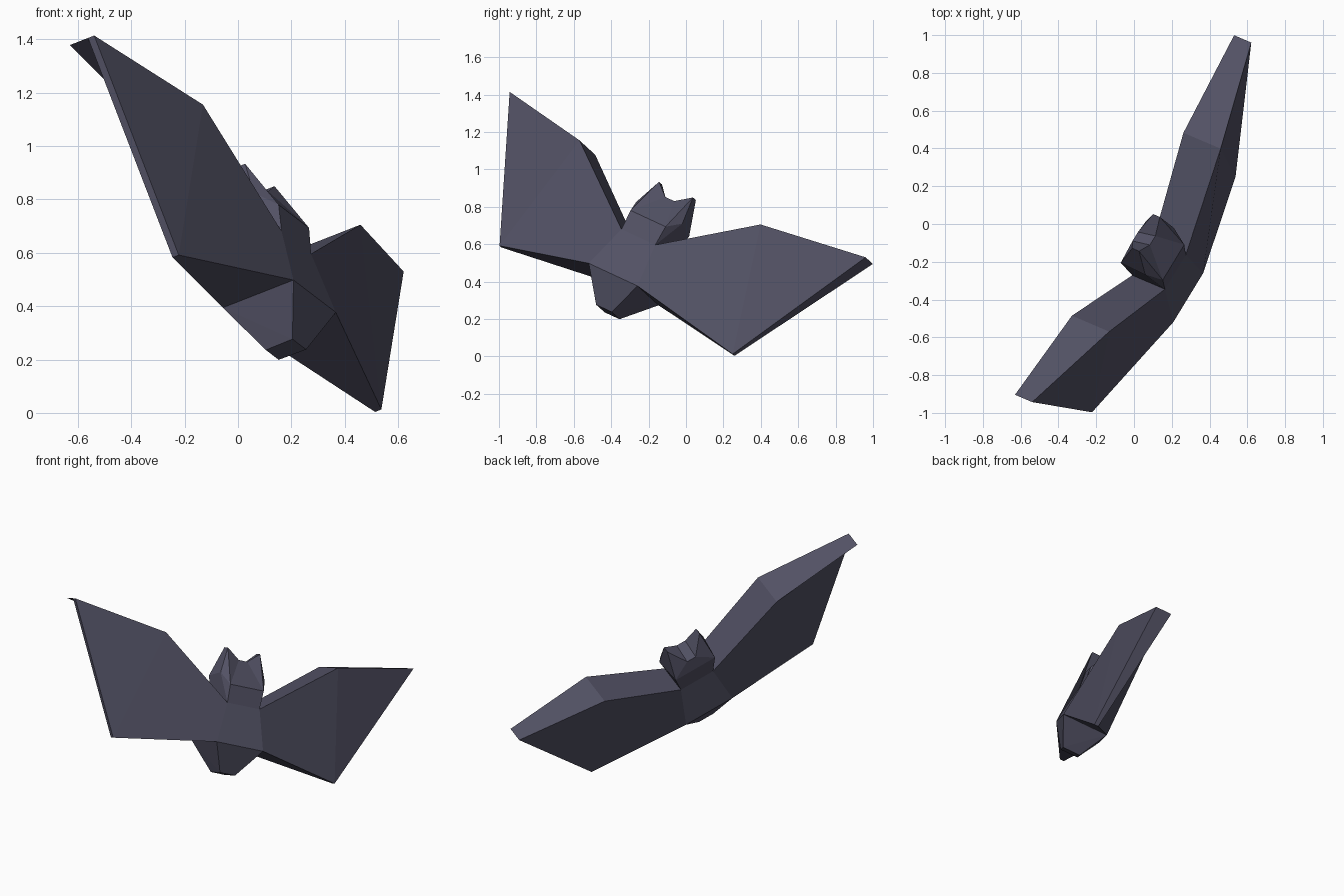
import bpy
import bmesh
from mathutils import Vector

if "Cube" in bpy.data.objects:
    bpy.data.objects.remove(bpy.data.objects["Cube"], do_unlink=True)

# Single flat colour
fur = bpy.data.materials.new("dusky_purple_grey")
fur.use_nodes = True
fur.diffuse_color = (0.085, 0.083, 0.128, 1)
shader = fur.node_tree.nodes["Principled BSDF"]
shader.inputs["Base Color"].default_value = fur.diffuse_color
shader.inputs["Roughness"].default_value = 0.9

# Tilted flying pose: sideways, up and forward axes of the animal
SIDE = Vector((0.484, 0.794, -0.369)).normalized()
FORWARD = Vector((0.865, -0.369, 0.339)).normalized()
UP = FORWARD.cross(SIDE)
CENTRE = SIDE * -0.332

# Half of the animal: (sideways, up, forward)
POINTS = {
    "tip": (1.199, 0.84, 0.362),
    "tip_mid": (1.199, 0.84, 0.335),
    "tip_back": (1.199, 0.84, 0.257),
    "elbow": (0.61, 0.742, 0.489),
    "elbow_back": (0.61, 0.742, 0.261),
    "low": (0.785, 0.06, 0.377),
    "low_back": (0.785, 0.06, 0.35),
    "shoulder": (0.114, 0.40, 0.50),
    "shoulder_back": (0.114, 0.40, 0.30),
    "hip": (0.164, 0.152, 0.541),
    "hip_back": (0.164, 0.152, 0.235),
    "tail": (0.053, -0.02, 0.448),
    "tail_back": (0.05, -0.02, 0.331),
    "cheek": (0.118, 0.512, 0.506),
    "temple": (0.156, 0.577, 0.43),
    "nape": (0.14, 0.555, 0.268),
    "ear": (0.114, 0.735, 0.393),
    "ear_back": (0.114, 0.735, 0.351),
    "crown": (0.03, 0.673, 0.403),
    "crown_back": (0.03, 0.63, 0.29),
}


def place(name, side):
    a, b, c = POINTS[name]
    return CENTRE + SIDE * a * side + UP * b + FORWARD * c


def finish(name, bm):
    bmesh.ops.recalc_face_normals(bm, faces=bm.faces)
    mesh = bpy.data.meshes.new(name)
    bm.to_mesh(mesh)
    bm.free()
    mesh.materials.append(fur)
    obj = bpy.data.objects.new(name, mesh)
    bpy.context.collection.objects.link(obj)


def build(name, half_faces, sides, middle_faces=()):
    """Mirror half_faces onto the sides; middle_faces span both sides."""
    bm = bmesh.new()
    cache = {}

    def vert(key, side):
        if (key, side) not in cache:
            cache[key, side] = bm.verts.new(place(key, side))
        return cache[key, side]

    for side in sides:
        for face in half_faces:
            bm.faces.new([vert(key, side) for key in face.split()])
    for face in middle_faces:
        keys = face.split()
        bm.faces.new([vert(k, 1) for k in keys] + [vert(k, -1) for k in reversed(keys)])
    finish(name, bm)


# Wings: thick arm on top, thin membrane rim at the outer end
WING = [
    "tip elbow low",
    "elbow shoulder hip low",
    "tip tip_mid tip_back elbow_back elbow",
    "elbow elbow_back shoulder_back shoulder",
    "tip low low_back tip_mid",
    "low hip hip_back low_back",
    "elbow_back low_back hip_back shoulder_back",
    "shoulder shoulder_back hip_back hip",
]
build("left_wing", WING + ["tip_mid tip_back low_back",
                           "tip_back elbow_back low_back"], [1])
build("right_wing", WING + ["tip_mid tip_back elbow_back",
                            "tip_mid elbow_back low_back"], [-1])

# Head with two pointed ears
build("head", [
    "shoulder cheek temple",
    "shoulder temple nape shoulder_back",
    "cheek crown ear",
    "cheek ear temple",
    "temple ear ear_back nape",
    "ear crown crown_back ear_back",
    "ear_back crown_back nape",
], [1, -1], [
    "shoulder cheek",
    "cheek crown",
    "crown crown_back",
    "crown_back nape",
    "nape shoulder_back",
    "shoulder shoulder_back",
])

# Torso tapering to the tail
torso = bmesh.new()
for part in ("shoulder", "hip", "tail"):
    for key in (part, part + "_back"):
        for side in (1, -1):
            torso.verts.new(place(key, side))
bmesh.ops.convex_hull(torso, input=torso.verts)
bmesh.ops.dissolve_limit(torso, angle_limit=0.02, verts=torso.verts, edges=torso.edges)
finish("torso", torso)
